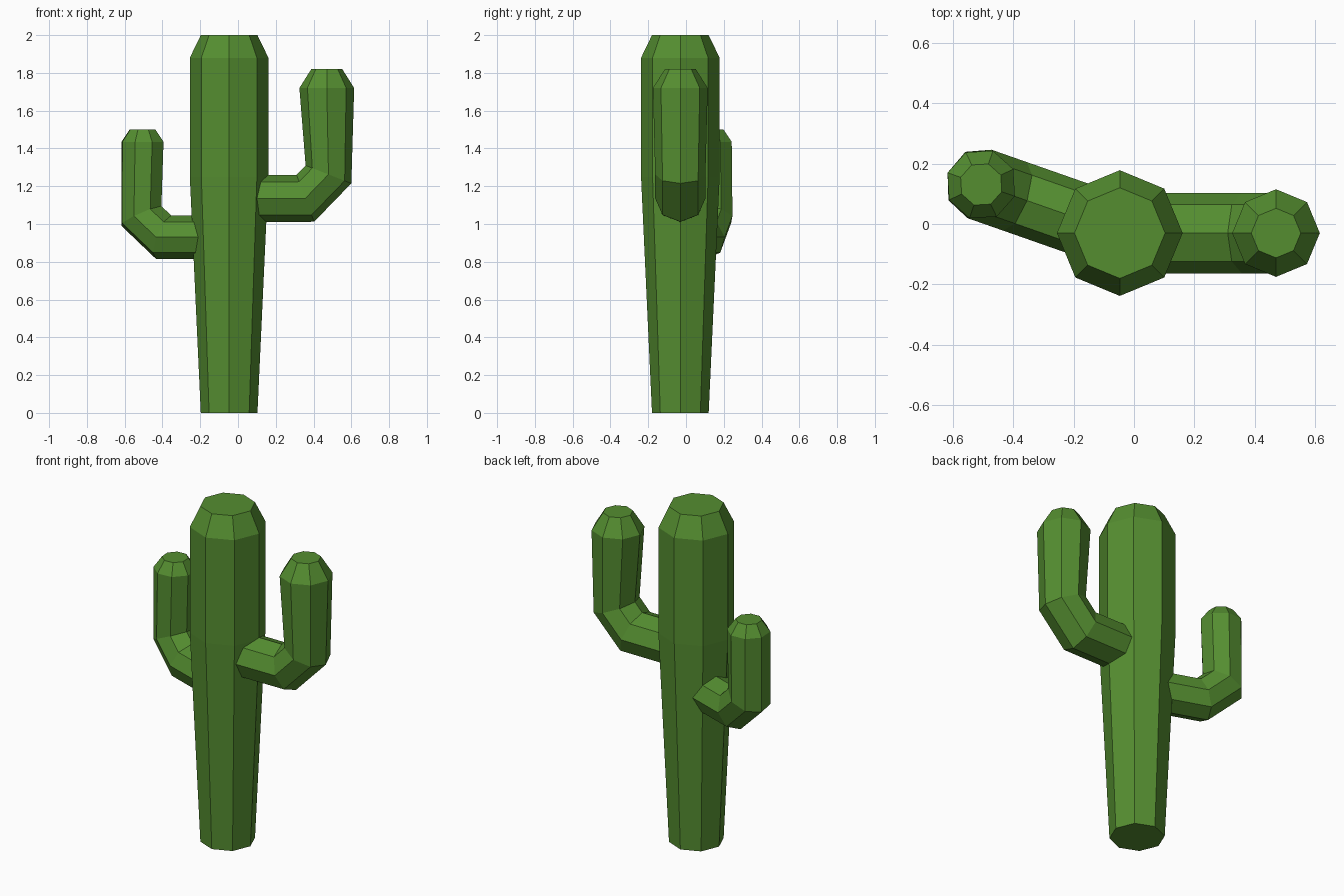
import bpy, bmesh
from math import cos, sin, pi, radians
from mathutils import Vector

if "Cube" in bpy.data.objects:
    bpy.data.objects.remove(bpy.data.objects["Cube"])

AXIS = Vector((-0.047, -0.03, 0))   # trunk centre line
SIDES = 8

green = bpy.data.materials.new("cactus_green")
green.diffuse_color = (0.09, 0.27, 0.03, 1)
green.use_nodes = True
green.node_tree.nodes["Principled BSDF"].inputs["Base Color"].default_value = green.diffuse_color


def loft(name, rings):
    """Skin a closed tube through a list of rings of points."""
    bm = bmesh.new()
    loops = [[bm.verts.new(p) for p in ring] for ring in rings]
    for a, b in zip(loops, loops[1:]):
        for i in range(SIDES):
            j = (i + 1) % SIDES
            bm.faces.new((a[i], a[j], b[j], b[i]))
    bm.faces.new(loops[0][::-1])
    bm.faces.new(loops[-1])
    bmesh.ops.recalc_face_normals(bm, faces=bm.faces)
    mesh = bpy.data.meshes.new(name)
    bm.to_mesh(mesh)
    bm.free()
    mesh.materials.append(green)
    obj = bpy.data.objects.new(name, mesh)
    bpy.context.collection.objects.link(obj)
    return obj


def ring(inner, outer, width, heading):
    """Octagon spanning inner..outer (distance from trunk, height), with a sideways half width."""
    d = Vector((cos(heading), sin(heading), 0))
    n = Vector((-d.y, d.x, 0))
    p, q = (AXIS + d * s + Vector((0, 0, z)) for s, z in (inner, outer))
    mid, half = (p + q) / 2, (q - p) / 2
    return [mid + half * cos(t) + n * width * sin(t)
            for t in (2 * pi * i / SIDES for i in range(SIDES))]


def column(name, profile):
    loft(name, [ring((-r, z), (r, z), r, 0) for r, z in profile])


def arm(name, heading, sections):
    loft(name, [ring(a, b, w, radians(heading)) for a, b, w in sections])


# Trunk: tapered base, straight top, chamfered crown
column("trunk", [(0.15, 0), (0.208, 1.25), (0.208, 1.88), (0.15, 2.0)])

# Arms: buried root, two elbow rings, shoulder, crown
arm("right_arm", 0, [
    ((0.06, 1.26), (0.06, 1.01), 0.133),
    ((0.357, 1.26), (0.45, 1.012), 0.133),
    ((0.405, 1.31), (0.647, 1.215), 0.133),
    ((0.372, 1.72), (0.662, 1.72), 0.145),
    ((0.435, 1.82), (0.599, 1.82), 0.082),
])
arm("left_arm", 160.7, [
    ((0.06, 1.045), (0.06, 0.815), 0.12),
    ((0.325, 1.045), (0.41, 0.815), 0.12),
    ((0.38, 1.095), (0.604, 0.99), 0.12),
    ((0.368, 1.435), (0.604, 1.435), 0.118),
    ((0.414, 1.50), (0.558, 1.50), 0.072),
])
